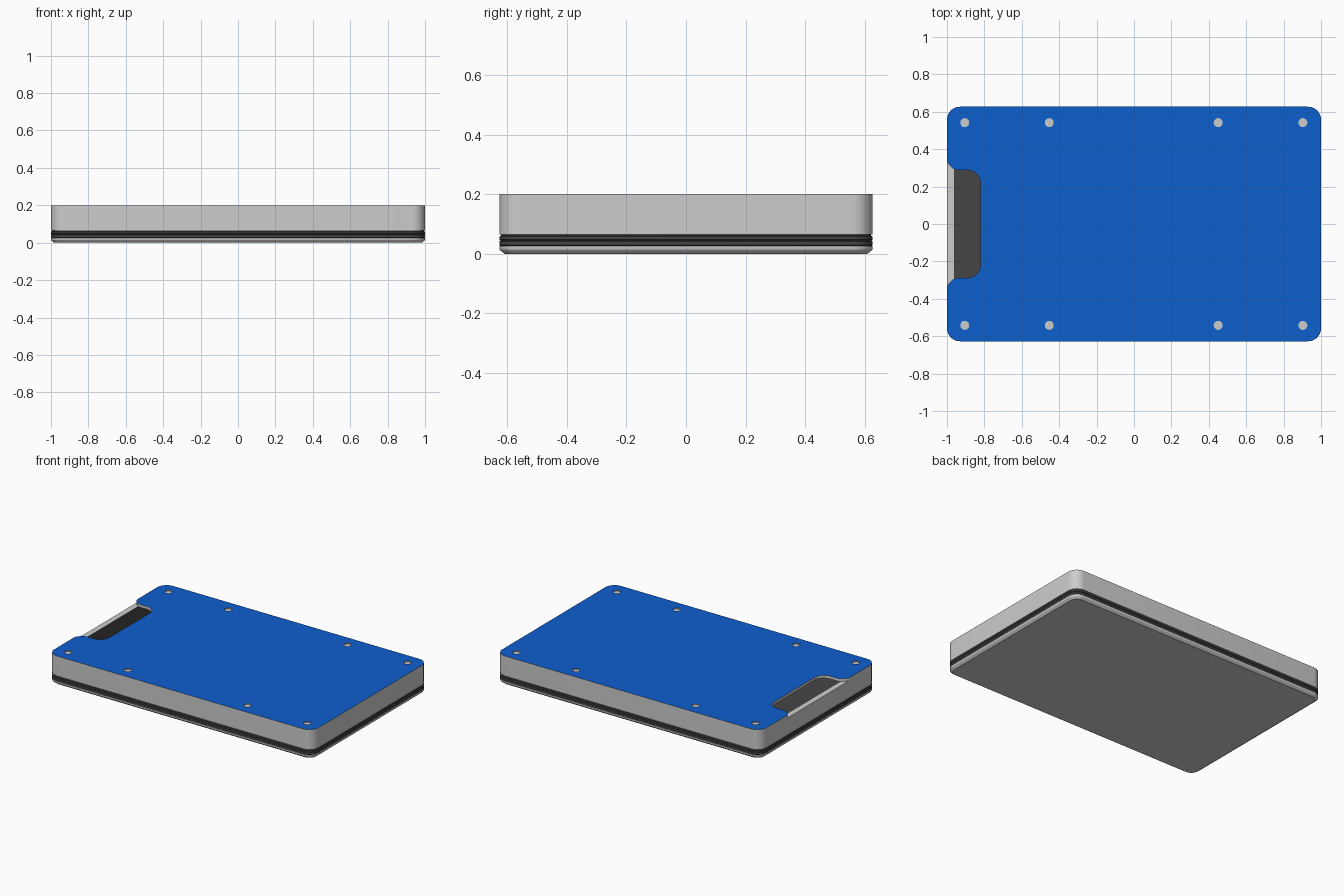
import bpy, bmesh, math
from math import cos, sin, radians

if "Cube" in bpy.data.objects:
    bpy.data.objects.remove(bpy.data.objects["Cube"])

def material(name, rgb):
    m = bpy.data.materials.new(name)
    m.diffuse_color = (*rgb, 1)
    m.use_nodes = True
    m.node_tree.nodes["Principled BSDF"].inputs["Base Color"].default_value = m.diffuse_color
    return m

BLUE = material("blue", (0.004, 0.115, 0.62))
GREY = material("light grey", (0.6, 0.61, 0.605))
DARK = material("dark grey", (0.06, 0.06, 0.06))

def arc(cx, cy, r, a0, a1, n=10):
    return [(cx + r * cos(radians(a0 + (a1 - a0) * i / n)),
             cy + r * sin(radians(a0 + (a1 - a0) * i / n))) for i in range(n + 1)]

def rounded(hx, hy, r):
    return (arc(hx - r, hy - r, r, 0, 90) + arc(r - hx, hy - r, r, 90, 180)
            + arc(r - hx, r - hy, r, 180, 270) + arc(hx - r, r - hy, r, 270, 360))

def finish(ob):
    bpy.ops.object.select_all(action='DESELECT')
    ob.select_set(True)
    bpy.context.view_layer.objects.active = ob
    bpy.ops.object.shade_smooth_by_angle(angle=radians(30))

def prism(name, loops, z0, z1, mats, rule=None):
    """Flat shape with holes, extruded from z0 to z1."""
    cu = bpy.data.curves.new(name, 'CURVE')
    cu.dimensions, cu.fill_mode = '2D', 'BOTH'
    cu.extrude = (z1 - z0) / 2
    for pts in loops:
        sp = cu.splines.new('POLY')
        sp.points.add(len(pts) - 1)
        for p, (x, y) in zip(sp.points, pts):
            p.co = (x, y, 0, 1)
        sp.use_cyclic_u = True
    tmp = bpy.data.objects.new(name + "_curve", cu)
    bpy.context.collection.objects.link(tmp)
    me = bpy.data.meshes.new_from_object(
        tmp.evaluated_get(bpy.context.evaluated_depsgraph_get()))
    bpy.data.objects.remove(tmp)
    bm = bmesh.new()
    bm.from_mesh(me)
    bmesh.ops.remove_doubles(bm, verts=bm.verts, dist=1e-5)
    bmesh.ops.translate(bm, verts=bm.verts, vec=(0, 0, (z0 + z1) / 2))
    bmesh.ops.recalc_face_normals(bm, faces=bm.faces)
    me.materials.clear()
    for m in mats:
        me.materials.append(m)
    for f in bm.faces:
        f.material_index = rule(f) if rule else 0
    bm.to_mesh(me)
    bm.free()
    ob = bpy.data.objects.new(name, me)
    bpy.context.collection.objects.link(ob)
    finish(ob)

def stack(name, layers, mat):
    """Closed solid lofted through rounded rectangles: (z, inset)."""
    bm = bmesh.new()
    rings = [[bm.verts.new((x, y, z)) for x, y in
              rounded(1 - i, 0.627 - i, 0.07 - i)] for z, i in layers]
    n = len(rings[0])
    for a, b in zip(rings, rings[1:]):
        for k in range(n):
            bm.faces.new((a[k], a[(k + 1) % n], b[(k + 1) % n], b[k]))
    bm.faces.new(rings[0][::-1])
    bm.faces.new(rings[-1])
    me = bpy.data.meshes.new(name)
    bm.to_mesh(me)
    bm.free()
    me.materials.append(mat)
    ob = bpy.data.objects.new(name, me)
    bpy.context.collection.objects.link(ob)
    finish(ob)

# bottom plate with chamfered underside
stack("bottom_plate", [(0, 0.018), (0.013, 0.001), (0.015, 0), (0.026, 0)], GREY)

# dark bands between the bottom plate and the body
stack("lower_band", [(0.026, 0.004), (0.029, 0), (0.042, 0), (0.045, 0.004)], DARK)
stack("upper_band", [(0.045, 0.004), (0.048, 0), (0.058, 0), (0.061, 0.006),
                     (0.064, 0.006)], DARK)

# hollow body frame, dark on the inside walls
def body_rule(f):
    c = f.calc_center_median()
    return int(abs(f.normal.z) < 0.5 and abs(c.x) < 0.965 and
               f.normal.x * c.x + f.normal.y * c.y < 0)

prism("body_frame", [rounded(1, 0.627, 0.07), rounded(0.96, 0.587, 0.03)],
      0.064, 0.18, [GREY, DARK], body_rule)

# top plate with thumb notch on the left and screw holes
R, HY = 0.07, 0.627
flare = [(-1, 0.335), (-0.99, 0.318), (-0.973, 0.30), (-0.95, 0.288)]
outline = (arc(1 - R, HY - R, R, 0, 90) + arc(R - 1, HY - R, R, 90, 180) + flare
           + arc(-0.89, 0.218, R, 90, 0) + arc(-0.89, -0.218, R, 0, -90)
           + [(x, -y) for x, y in reversed(flare)]
           + arc(R - 1, R - HY, R, 180, 270) + arc(1 - R, R - HY, R, 270, 360))
spots = [(x, y) for x in (-0.905, -0.453, 0.45, 0.903) for y in (-0.542, 0.542)]
holes = [arc(x, y, 0.024, 0, 360, 24)[:-1] for x, y in spots]
prism("top_plate", [outline] + holes, 0.18, 0.2, [GREY, BLUE],
      lambda f: int(f.normal.z > 0.5))

# recessed screw heads
for i, h in enumerate(holes):
    prism(f"screw_{i + 1}", [h], 0.17, 0.193, [GREY])
